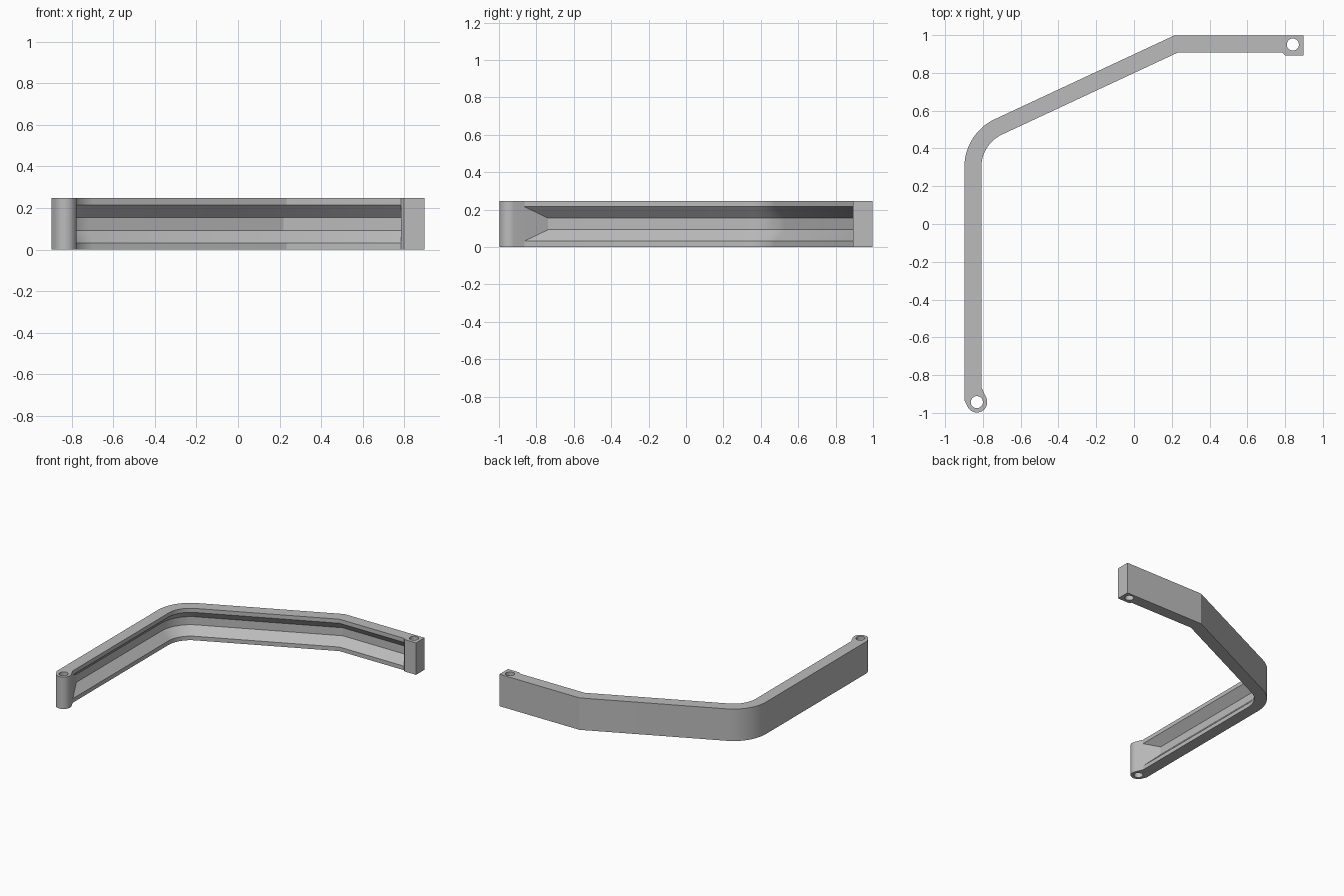
import bpy, bmesh
from math import sin, cos, tan, radians
from mathutils import Vector

if "Cube" in bpy.data.objects:
    bpy.data.objects.remove(bpy.data.objects["Cube"])

HEIGHT, THICK, X, Y = 0.247, 0.09, 0.898, 0.998
TILT = radians(25)          # slope of the middle run in plan
RADIUS = 0.28               # outer radius of the rounded bend
HOLE = 0.032

grey = bpy.data.materials.new("light_grey")
grey.use_nodes = True
colour = (0.5, 0.5, 0.5, 1)
grey.diffuse_color = colour
grey.node_tree.nodes["Principled BSDF"].inputs["Base Color"].default_value = colour


def finish(name, bm):
    bmesh.ops.recalc_face_normals(bm, faces=bm.faces)
    mesh = bpy.data.meshes.new(name)
    bm.to_mesh(mesh)
    bm.free()
    mesh.materials.append(grey)
    obj = bpy.data.objects.new(name, mesh)
    bpy.context.collection.objects.link(obj)
    return obj


def loft(name, rings):
    """Join equal closed rings into a capped solid."""
    bm = bmesh.new()
    loops = [[bm.verts.new(p) for p in ring] for ring in rings]
    for a, b in zip(loops, loops[1:]):
        for i in range(len(a)):
            j = (i + 1) % len(a)
            bm.faces.new((a[i], a[j], b[j], b[i]))
    bm.faces.new(loops[0])
    bm.faces.new(loops[-1])
    return finish(name, bm)


def prism(name, outline, low=0, high=HEIGHT):
    return loft(name, [[(x, y, z) for x, y in outline] for z in (low, high)])


def circle(centre, radius, start=0, end=360, steps=48):
    angles = [radians(start + (end - start) * i / steps) for i in range(steps + 1)]
    return [(centre[0] + radius * cos(a), centre[1] + radius * sin(a)) for a in angles]


def combine(target, tool, operation):
    mod = target.modifiers.new("join", "BOOLEAN")
    mod.operation, mod.object, mod.solver = operation, tool, "EXACT"
    bpy.context.view_layer.objects.active = target
    bpy.ops.object.modifier_apply(modifier=mod.name)
    bpy.data.objects.remove(tool)


# Path of the outer wall: point, inward offset direction
def inward(angle, stretch=1):
    return Vector((sin(angle), -cos(angle))) * stretch


corner = Vector((0.213, Y))
sharp_y = Y - (corner.x + X) * tan(TILT)
centre = Vector((-X + RADIUS, sharp_y - RADIUS * tan((radians(90) - TILT) / 2)))
path = [(Vector((-X, -0.932)), inward(radians(90)))]
for i in range(25):
    heading = radians(90) + (TILT - radians(90)) * i / 24
    path.append((centre - inward(heading) * RADIUS, inward(heading)))
path.append((corner, inward(TILT / 2, 1 / cos(TILT / 2))))
path.append((Vector((X, Y)), inward(0)))

# Bar section with a flared groove on the inner side: depth, height
mid = HEIGHT / 2
section = [(0, 0), (THICK, 0), (THICK, mid - 0.092), (0.031, mid - 0.031),
           (0.031, mid + 0.031), (THICK, mid + 0.092), (THICK, HEIGHT), (0, HEIGHT)]
bar = loft("bent_bar", [[(*(p + m * d), z) for d, z in section] for p, m in path])

# Rounded lug at the front end, its side running on into the groove
lug_at, lug_r = Vector((-0.832, -0.943)), 0.055
along = Vector((-sin(TILT), cos(TILT)))
side = Vector((cos(TILT), sin(TILT))) * lug_r
left_y = (lug_at - side).y + (X + (lug_at - side).x) / tan(TILT)
outline = circle(lug_at, lug_r, -155, 25, 32)
outline += [tuple(lug_at + side + along * 0.24), (-X, -0.72), (-X, left_y)]
combine(bar, prism("front_lug", outline), "UNION")

# Square block with a small chamfer at the other end
inner = Y - THICK
block = [(X, Y), (X, inner - 0.015), (0.80, inner - 0.015), (0.785, inner), (0.785, Y)]
combine(bar, prism("end_block", block), "UNION")

# Pin holes
for at in (lug_at, (0.841, 0.95)):
    pin = prism("pin_hole", circle(at, HOLE)[:-1], -0.1, HEIGHT + 0.1)
    combine(bar, pin, "DIFFERENCE")

bpy.ops.object.select_all(action="DESELECT")
bar.select_set(True)
bpy.context.view_layer.objects.active = bar
bpy.ops.object.shade_smooth_by_angle(angle=radians(20))
